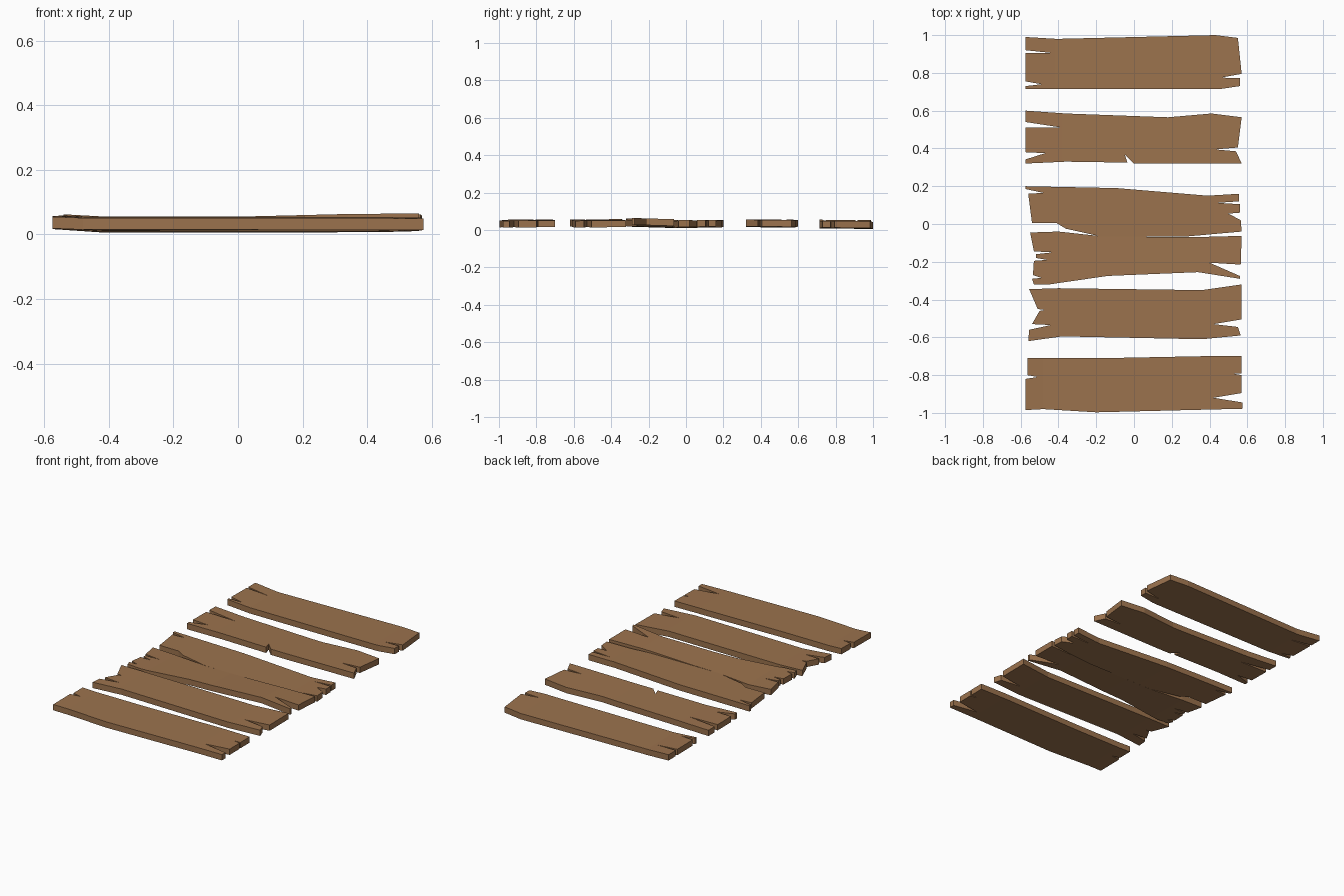
import bpy, bmesh
from mathutils import Vector

wood = bpy.data.materials.new("wood")
wood.diffuse_color = (0.33, 0.17, 0.075, 1)
THICK = 0.036


def plank(name, outline, bends, tilt=0.0):
    """Extrude a splintered outline, then bend it: bends = (x, bottom z), tilt = rise per unit y."""
    bm = bmesh.new()
    bm.faces.new([bm.verts.new((x, y, 0)) for x, y in outline])
    ext = bmesh.ops.extrude_face_region(bm, geom=bm.faces[:])
    bmesh.ops.translate(bm, vec=(0, 0, THICK),
                        verts=[g for g in ext["geom"] if isinstance(g, bmesh.types.BMVert)])
    bmesh.ops.triangulate(bm, faces=bm.faces[:])
    # crease lines across the board
    for x, _ in bends[1:-1]:
        bmesh.ops.bisect_plane(bm, geom=bm.verts[:] + bm.edges[:] + bm.faces[:],
                               plane_co=Vector((x, 0, 0)), plane_no=Vector((1, 0, 0)))
    ys = [p[1] for p in outline]
    mid = (min(ys) + max(ys)) / 2
    for v in bm.verts:
        for (x0, z0), (x1, z1) in zip(bends, bends[1:]):
            if v.co.x <= x1 + 1e-6:
                t = (v.co.x - x0) / (x1 - x0)
                v.co.z += z0 + (z1 - z0) * t + (v.co.y - mid) * tilt
                break
    bmesh.ops.recalc_face_normals(bm, faces=bm.faces[:])
    me = bpy.data.meshes.new(name)
    bm.to_mesh(me)
    bm.free()
    me.materials.append(wood)
    bpy.context.collection.objects.link(bpy.data.objects.new(name, me))


# Rear board
plank("plank_rear", [
    (-.574, .99), (-.41, .98), (.43, 1.0), (.55, .985), (.57, .795), (.46, .775),
    (.56, .772), (.56, .73), (.46, .715), (-.574, .715), (-.574, .73), (-.49, .74),
    (-.574, .755), (-.574, .905), (-.43, .905), (-.574, .92)],
    [(-.58, .018), (-.42, .007), (.43, .008), (.58, .012)], -.01)

# Board with a chip in its front edge
plank("plank_chipped", [
    (-.574, .60), (-.36, .585), (.18, .565), (.41, .585), (.57, .565), (.55, .405),
    (.43, .395), (.54, .385), (.57, .32), (0, .32), (-.05, .37), (-.035, .325),
    (-.36, .33), (-.574, .32), (-.574, .342), (-.47, .375), (-.574, .38),
    (-.574, .51), (-.38, .51), (-.574, .54)],
    [(-.58, .02), (-.38, .016), (.1, .014), (.58, .018)], -.01)

# Two middle boards that touch
plank("plank_middle_rear", [
    (-.574, .20), (-.09, .19), (.39, .15), (.555, .16), (.555, .12), (.44, .112),
    (.56, .105), (.56, .06), (.50, .055), (.565, .02), (.57, -.04), (.29, -.065),
    (-.18, -.065), (-.36, -.025), (-.41, .005), (-.54, .005), (-.56, .16),
    (-.48, .165), (-.574, .185)],
    [(-.58, .016), (-.09, .013), (.42, .012), (.58, .018)], .01)

plank("plank_middle_front", [
    (-.55, -.045), (-.4, -.04), (-.17, -.065), (.3, -.07), (.57, -.063), (.565, -.215),
    (.4, -.205), (.56, -.275), (.56, -.29), (.34, -.255), (-.14, -.275), (-.45, -.32),
    (-.53, -.32), (-.54, -.29), (-.49, -.285), (-.535, -.27), (-.53, -.195),
    (-.46, -.19), (-.52, -.18), (-.52, -.16), (-.43, -.15), (-.53, -.145)],
    [(-.58, .024), (-.4, .014), (0, .016), (.35, .025), (.58, .025)], -.03)

# Front pair
plank("plank_split", [
    (-.555, -.345), (-.4, -.34), (.36, -.35), (.57, -.32), (.57, -.505), (.42, -.53),
    (.55, -.545), (.565, -.59), (.36, -.61), (-.38, -.595), (-.56, -.62), (-.555, -.56),
    (-.44, -.535), (-.54, -.53), (-.50, -.46), (-.47, -.455), (-.51, -.45)],
    [(-.58, .022), (-.4, .018), (.38, .017), (.58, .014)], .01)

plank("plank_front", [
    (-.565, -.71), (-.15, -.71), (.36, -.70), (.57, -.70), (.57, -.79), (.53, -.793),
    (.57, -.80), (.57, -.895), (.42, -.92), (.575, -.945), (.575, -.978), (-.2, -.997),
    (-.48, -.98), (-.574, -.985), (-.574, -.82), (-.51, -.81), (-.565, -.80)],
    [(-.58, .02), (-.48, .016), (.4, .016), (.58, .014)], .01)
